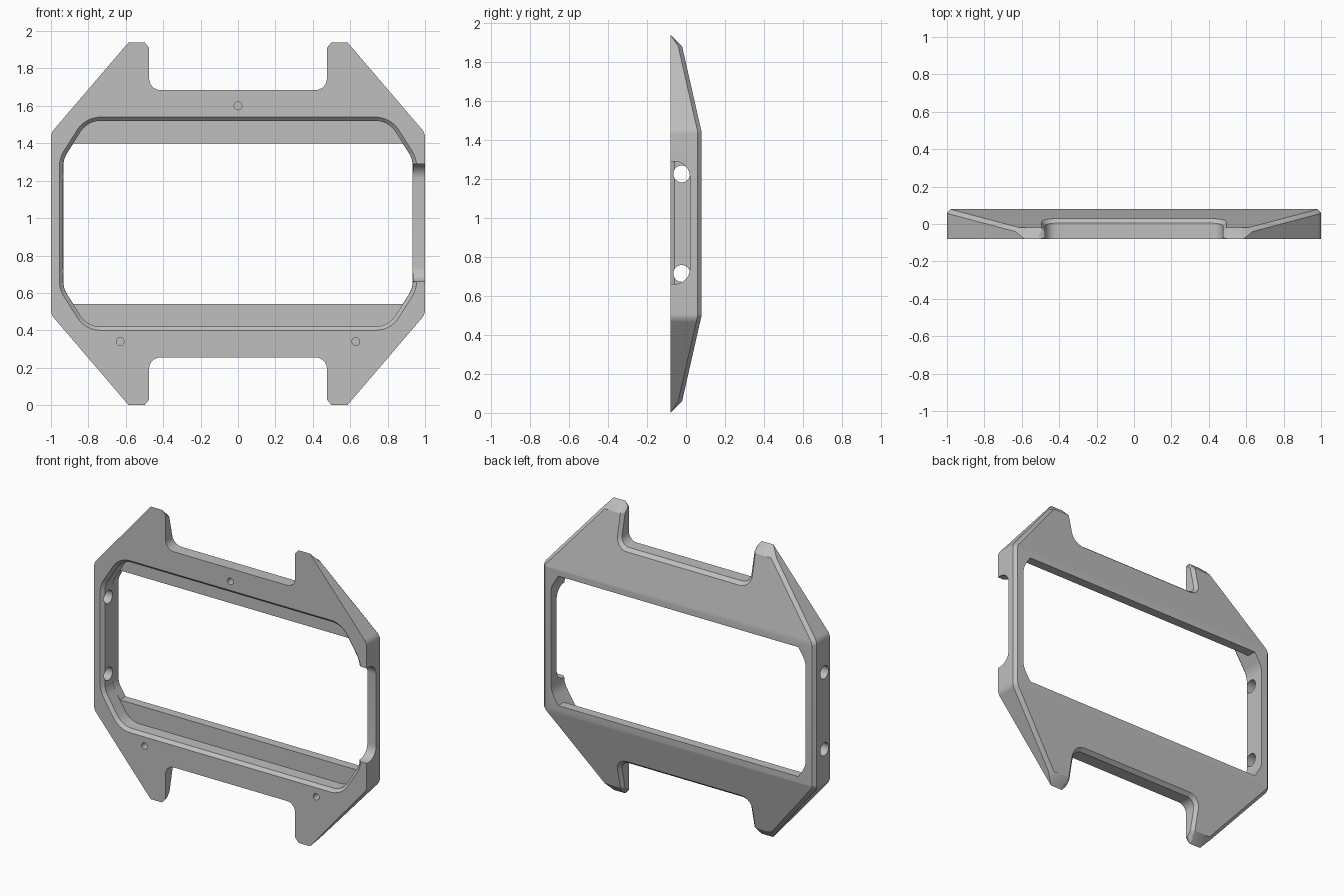
import bpy, bmesh, math
from mathutils import Vector

if "Cube" in bpy.data.objects:
    bpy.data.objects.remove(bpy.data.objects["Cube"], do_unlink=True)

MID = 0.97                       # height of the horizontal symmetry line
FRONT, BACK, CHAMFER = -0.08, 0.08, 0.02

grey = bpy.data.materials.new("plain_grey")
grey.use_nodes = True
GREY = (0.52, 0.52, 0.52, 1)
grey.diffuse_color = GREY
grey.node_tree.nodes["Principled BSDF"].inputs["Base Color"].default_value = GREY


def rounded(corners, steps=8):
    """Closed 2D outline; each corner is (a, b, tangent length)."""
    out, n = [], len(corners)
    for i, (a, b, t) in enumerate(corners):
        p = Vector((a, b))
        if t == 0:
            out.append(p)
            continue
        p0 = p + (Vector(corners[i - 1][:2]) - p).normalized() * t
        p1 = p + (Vector(corners[(i + 1) % n][:2]) - p).normalized() * t
        # circular arc tangent to both sides
        half = (p0 - p).angle(p1 - p) / 2
        centre = p + ((p0 + p1) / 2 - p).normalized() * (t / math.cos(half))
        r, mid = (p0 - centre).length, (p0 + p1) / 2 - centre
        sweep = math.pi / 2 - half
        u = mid.normalized()
        w = (p1 - p0).normalized()
        for k in range(steps + 1):
            ang = -sweep + 2 * sweep * k / steps
            out.append(centre + r * (u * math.cos(ang) + w * math.sin(ang)))
    return out


def four_way(quarter):
    """Mirror the upper +x quarter, listed counter-clockwise, to all quarters."""
    top = quarter + [(-x, z, t) for x, z, t in reversed(quarter)]
    return top + [(x, 2 * MID - z, t) for x, z, t in reversed(top)]


def offset(points, d):
    """Mitred offset of a counter-clockwise outline; positive is inward."""
    out, n = [], len(points)
    for i, p in enumerate(points):
        e1 = (p - points[i - 1]).normalized()
        e2 = (points[(i + 1) % n] - p).normalized()
        n1, n2 = Vector((-e1.y, e1.x)), Vector((-e2.y, e2.x))
        out.append(p + (n1 + n2) * (d / (1 + n1.dot(n2))))
    return out


def loft(rings):
    """Closed solid through rings of matching points."""
    bm = bmesh.new()
    rows = [[bm.verts.new(p) for p in ring] for ring in rings]
    n = len(rows[0])
    for a, b in zip(rows, rows[1:]):
        for i in range(n):
            bm.faces.new((a[i], a[(i + 1) % n], b[(i + 1) % n], b[i]))
    bm.faces.new(rows[0])
    bm.faces.new(rows[-1])
    bmesh.ops.recalc_face_normals(bm, faces=bm.faces)
    return bm


def at_y(points, y):
    return [(p.x, y, p.y) for p in points]


def at_x(points, x):
    return [(x, p.x, p.y) for p in points]


def circle(a, b, r, n=32):
    return [Vector((a + r * math.cos(2 * math.pi * i / n),
                    b + r * math.sin(2 * math.pi * i / n))) for i in range(n)]


def make_object(name, bm):
    mesh = bpy.data.meshes.new(name)
    bm.to_mesh(mesh)
    bm.free()
    mesh.materials.append(grey)
    ob = bpy.data.objects.new(name, mesh)
    bpy.context.collection.objects.link(ob)
    return ob


def back_height(z):
    """Depth of the back surface: flat middle, sloped ends, bevelled tips."""
    d = abs(z - MID)
    if d <= 0.47:
        return BACK
    if d <= 0.91:
        return BACK - 0.10 * (d - 0.47) / 0.44
    return -0.02 - (d - 0.91)


# Frame body: chamfered slab with four horns, its back bent to the sloped form
outline = rounded(four_way([(1, 1.455, 0.025), (0.585, 1.94, 0), (0.50, 1.94, 0),
                            (0.475, 1.91, 0), (0.475, 1.685, 0.06)]))
bm = loft([at_y(outline, FRONT), at_y(outline, BACK - CHAMFER),
           at_y(offset(outline, CHAMFER), BACK)])
for d in (0.47, 0.91):
    for z in (MID - d, MID + d):
        bmesh.ops.bisect_plane(bm, geom=bm.verts[:] + bm.edges[:] + bm.faces[:],
                               dist=1e-6, plane_co=(0, 0, z), plane_no=(0, 0, 1))
for v in bm.verts:
    if v.co.y > FRONT + 0.01:
        v.co.y = max(FRONT, v.co.y - BACK + back_height(v.co.z))
bmesh.ops.remove_doubles(bm, verts=bm.verts, dist=1e-4)
bmesh.ops.dissolve_degenerate(bm, edges=bm.edges, dist=1e-5)
bmesh.ops.recalc_face_normals(bm, faces=bm.faces)
frame = make_object("frame", bm)

cutters = []


def cutter(name, rings):
    ob = make_object(name, loft(rings))
    ob.hide_render = True
    cutters.append(ob)


# Front pocket with a chamfered rim
pocket = rounded(four_way([(0.935, 1.315, 0.04), (0.805, 1.52, 0.07)]))
cutter("pocket_cutter", [at_y(offset(pocket, -0.03), FRONT - 0.01),
                         at_y(pocket, FRONT + CHAMFER), at_y(pocket, 0.02)])

# Window through the back, leaving a ledge above and below
window = offset(rounded(four_way([(0.935, 1.315, 0.04), (0.881, 1.40, 0)])), 0.0008)
cutter("window_cutter", [at_y(window, 0.0), at_y(window, 0.12)])

# Rounded notch in the +x wall
notch = rounded([(-0.12, 0.66, 0), (0.02, 0.66, 0.08),
                 (0.02, 1.29, 0.08), (-0.12, 1.29, 0)])
cutter("side_notch_cutter", [at_x(notch, 0.90), at_x(notch, 1.10)])

# Two holes through the -x wall
for z in (0.715, 1.225):
    hole = circle(-0.022, z, 0.043)
    cutter("side_hole_cutter", [at_x(hole, -1.10), at_x(hole, -0.88)])

# Three blind screw holes in the front
for x, z in ((0, 1.60), (-0.63, 0.34), (0.63, 0.34)):
    hole = circle(x, z, 0.021, 24)
    cutter("screw_hole_cutter", [at_y(hole, -0.12), at_y(hole, -0.01)])

bpy.ops.object.select_all(action='DESELECT')
bpy.context.view_layer.objects.active = frame
frame.select_set(True)
for c in cutters:
    mod = frame.modifiers.new(c.name, 'BOOLEAN')
    mod.operation, mod.solver, mod.object = 'DIFFERENCE', 'EXACT', c
    bpy.ops.object.modifier_apply(modifier=mod.name)
    bpy.data.objects.remove(c, do_unlink=True)

bpy.ops.object.shade_smooth_by_angle(angle=math.radians(20))
